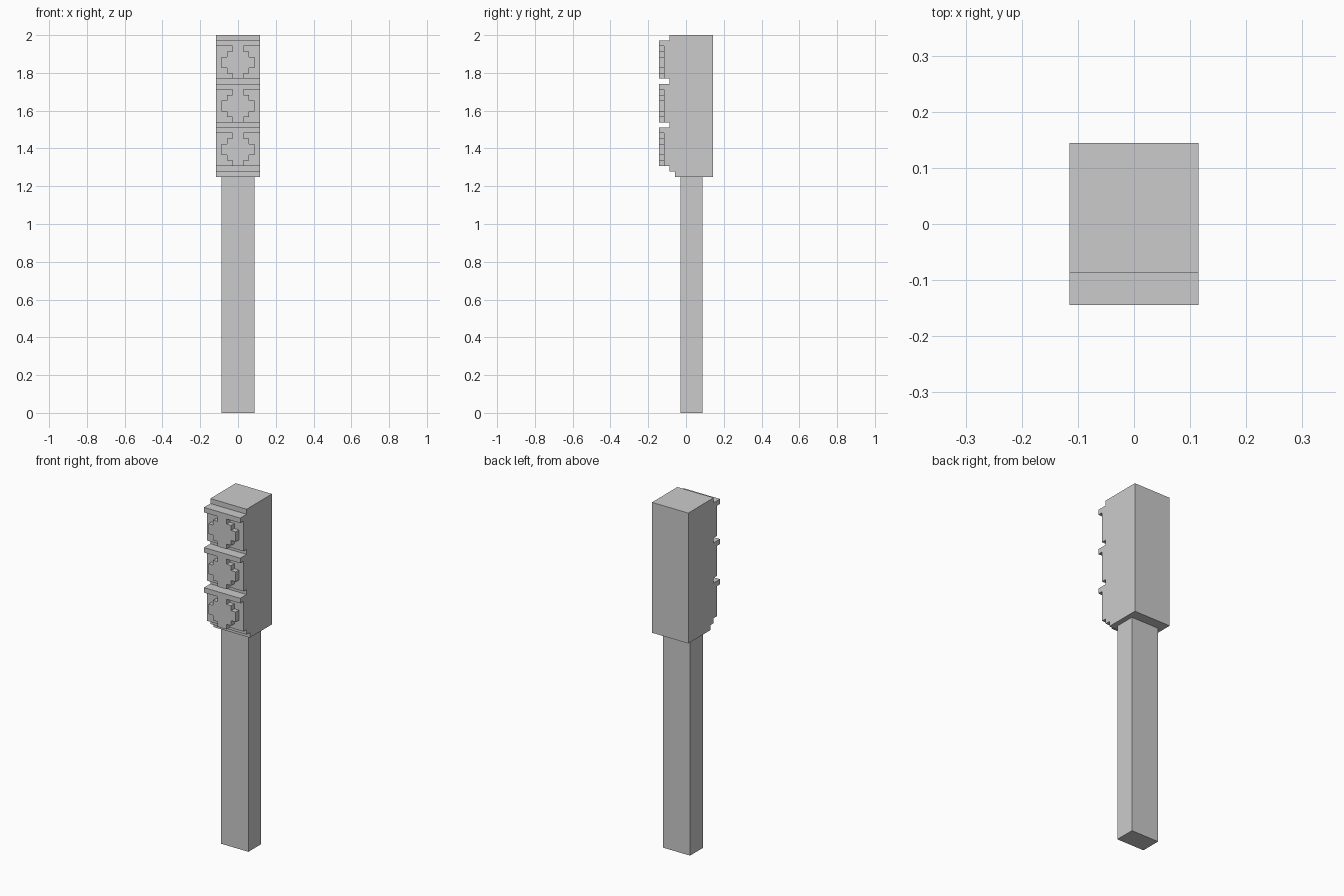
import bpy, bmesh
from mathutils import Vector

if "Cube" in bpy.data.objects:
    bpy.data.objects.remove(bpy.data.objects["Cube"])

V = 0.75 / 26          # block size used throughout the head
HEAD_BOTTOM = 1.25


def prism(name, points, direction):
    """Closed solid: a flat outline swept along a direction."""
    bm = bmesh.new()
    face = bm.faces.new([bm.verts.new(p) for p in points])
    new = bmesh.ops.extrude_face_region(bm, geom=[face])["geom"]
    verts = [g for g in new if isinstance(g, bmesh.types.BMVert)]
    bmesh.ops.translate(bm, verts=verts, vec=Vector(direction))
    if face.is_valid and len(bm.faces) == len(points) + 1:
        bm.faces.new(list(face.verts))
    bmesh.ops.recalc_face_normals(bm, faces=bm.faces)
    mesh = bpy.data.meshes.new(name)
    bm.to_mesh(mesh)
    bm.free()
    obj = bpy.data.objects.new(name, mesh)
    bpy.context.collection.objects.link(obj)
    return obj


# Pole: 6 x 4 blocks in section
pole = [(-3*V, -V, 0), (3*V, -V, 0), (3*V, 3*V, 0), (-3*V, 3*V, 0)]
prism("pole", pole, (0, 0, HEAD_BOTTOM))

# Signal head: side profile (y, z in blocks) with three panels topped by visors
side = [(5, 0), (-2, 0), (-2, 1), (-3, 1)]
for i in range(3):
    z = 2 + 8 * i
    side += [(-3, z), (-4, z), (-4, z + 6), (-5, z + 6), (-5, z + 7), (-3, z + 7)]
side += [(-3, 26), (5, 26)]
prism("signal_head", [(-4*V, y*V, HEAD_BOTTOM + z*V) for y, z in side], (8*V, 0, 0))

# Lamps: raised stepped discs, flush with the visor front
half = [(1, 0), (1, 1), (2, 1), (2, 2), (3, 2), (3, 4), (2, 4), (2, 5), (1, 5), (1, 6)]
disc = half + [(-x, z) for x, z in reversed(half)]
for i, label in enumerate(("lower", "middle", "upper")):
    z0 = HEAD_BOTTOM + (2 + 8 * i) * V
    prism(label + "_lamp", [(x*V, -4*V, z0 + z*V) for x, z in disc], (0, -V, 0))
